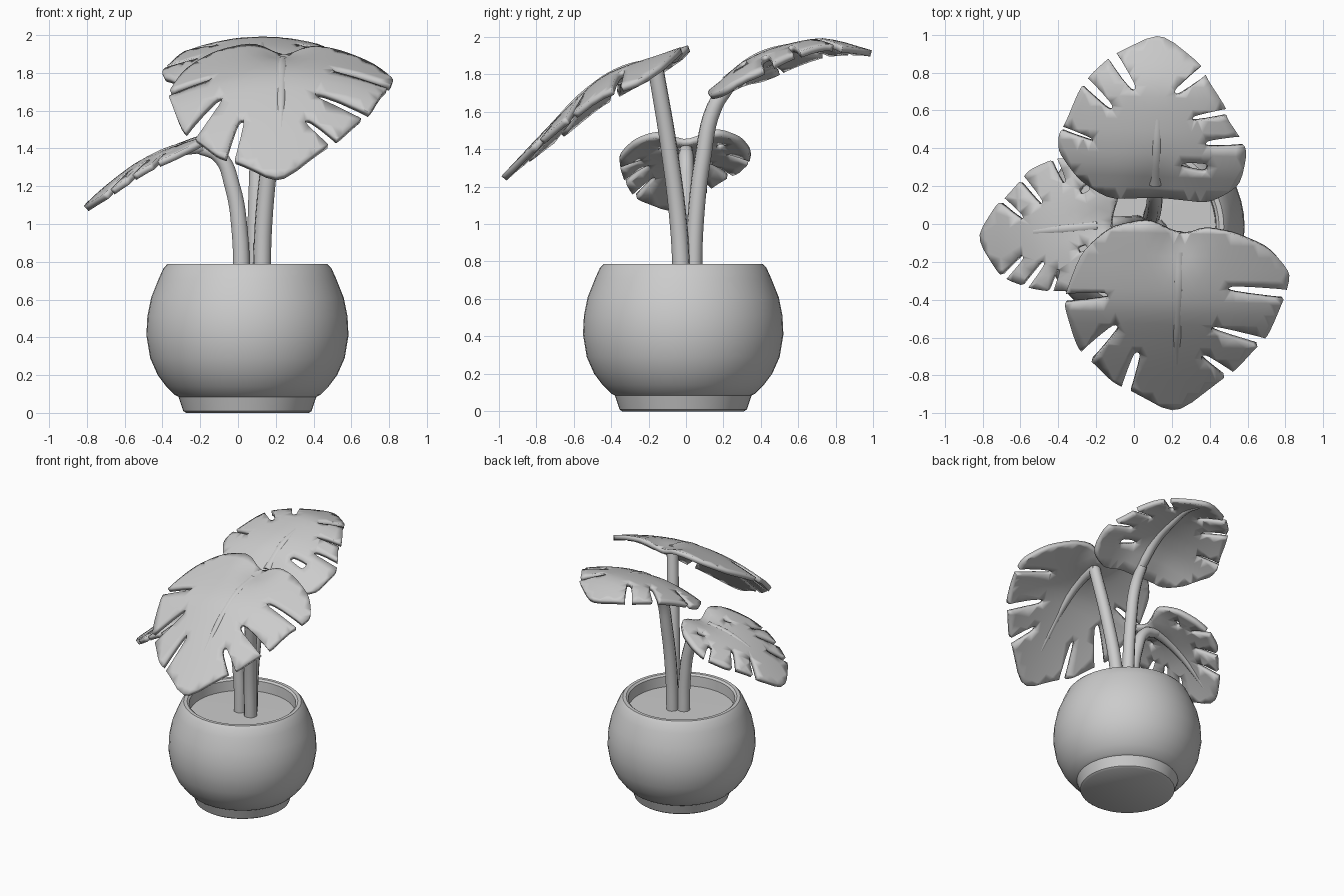
import bpy, bmesh, math
from mathutils import Vector
from mathutils.geometry import delaunay_2d_cdt

if "Cube" in bpy.data.objects:
    bpy.data.objects.remove(bpy.data.objects["Cube"])

CX, CY = 0.05, -0.015          # pot axis


def finish(name, obj, angle=35):
    obj.name = name
    bpy.ops.object.select_all(action='DESELECT')
    obj.select_set(True)
    bpy.context.view_layer.objects.active = obj
    if obj.type == 'CURVE':
        bpy.ops.object.convert(target='MESH')
    bpy.ops.object.shade_smooth_by_angle(angle=math.radians(angle))
    return bpy.context.view_layer.objects.active


def mesh_object(name, bm):
    me = bpy.data.meshes.new(name)
    bm.to_mesh(me)
    bm.free()
    obj = bpy.data.objects.new(name, me)
    bpy.context.collection.objects.link(obj)
    return obj


def lathe(name, profile, segs=48):
    bm = bmesh.new()
    vs = [bm.verts.new((CX + r, CY, z)) for r, z in profile]
    es = [bm.edges.new(p) for p in zip(vs, vs[1:])]
    bmesh.ops.spin(bm, geom=vs + es, cent=(CX, CY, 0), axis=(0, 0, 1),
                   angle=math.tau, steps=segs, use_duplicate=False)
    bmesh.ops.remove_doubles(bm, verts=bm.verts, dist=1e-4)
    bmesh.ops.recalc_face_normals(bm, faces=bm.faces)
    return finish(name, mesh_object(name, bm))


def tube(name, pts, radii):
    cu = bpy.data.curves.new(name, 'CURVE')
    cu.dimensions = '3D'
    cu.bevel_depth = 1.0
    cu.bevel_resolution = 3
    cu.resolution_u = 6
    cu.use_fill_caps = True
    sp = cu.splines.new('BEZIER')
    sp.bezier_points.add(len(pts) - 1)
    for bp, p, r in zip(sp.bezier_points, pts, radii):
        bp.co, bp.radius = p, r
        bp.handle_left_type = bp.handle_right_type = 'AUTO'
    obj = bpy.data.objects.new(name, cu)
    bpy.context.collection.objects.link(obj)
    return finish(name, obj, 50)


def round_off(pts, closed=True, cuts=(0.18, 0.25)):
    """Corner cutting: rounds a polygon or polyline."""
    pts = [Vector(p) for p in pts]
    for c in cuts:
        pairs = list(zip(pts, pts[1:] + (pts[:1] if closed else [])))
        new = [q for a, b in pairs for q in (a.lerp(b, c), a.lerp(b, 1 - c))]
        pts = new if closed else [pts[0]] + new[1:-1] + [pts[-1]]
    return pts


def inside(p, poly):
    hit = False
    for a, b in zip(poly, poly[1:] + poly[:1]):
        if (a.y > p.y) != (b.y > p.y) and p.x < a.x + (p.y - a.y) * (b.x - a.x) / (b.y - a.y):
            hit = not hit
    return hit


def slot_shape(x0, y0, x1, y1, w0=0.02, w1=0.03):
    """Tapered slot from its rounded inner end to its mouth."""
    a, m = Vector((x0, y0)), Vector((x1, y1))
    d = (m - a).normalized()
    n = Vector((-d.y, d.x))
    return round_off([a - n * w0, m - n * w1, m + n * w1, a + n * w0])


def leaf(name, hull, slots, base, tip, profile, droop, dip):
    base, tip = Vector(base), Vector(tip)
    ax = (tip - base).normalized()
    side = Vector((-ax.y, ax.x))
    prof = round_off(profile, closed=False)

    def surface(t, d):
        i = 0
        while i < len(prof) - 2 and prof[i + 1].x < t:
            i += 1
        a, b = prof[i], prof[i + 1]
        z = a.y + (b.y - a.y) * (t - a.x) / (b.x - a.x)
        return z - droop * d * d - dip * math.exp(-(d / 0.11) ** 2 - (t / 0.16) ** 2)

    # outline, slots and inner grid points triangulated in plan
    outline = round_off(hull)
    holes = [slot_shape(*s) for s in slots]
    pts, edges = [], []
    for loop in [outline] + holes:
        n, k = len(pts), len(loop)
        pts += loop
        edges += [(n + i, n + (i + 1) % k) for i in range(k)]
    for i in range(-20, 21):
        for j in range(-20, 21):
            p = base + ax * (i * 0.06) + side * ((j + 0.5 * (i % 2)) * 0.06)
            if inside(p, outline):
                pts.append(p)
    vs, _, fs = delaunay_2d_cdt(pts, edges, [], 0, 1e-5)[:3]
    bm = bmesh.new()
    made = {}
    for f in fs:
        c = sum((vs[i] for i in f), Vector((0, 0))) / len(f)
        if not inside(c, outline) or any(inside(c, h) for h in holes):
            continue
        for i in f:
            if i not in made:
                q = vs[i] - base
                made[i] = bm.verts.new((*vs[i], surface(q.dot(ax), q.dot(side))))
        bm.faces.new([made[i] for i in f])
    obj = finish(name, mesh_object(name, bm), 40)
    mod = obj.modifiers.new('thickness', 'SOLIDIFY')
    mod.thickness, mod.offset = 0.035, -1
    # tapered rib under the blade
    length = (tip - base).length
    ts = [length * k for k in (0.1, 0.3, 0.5, 0.7, 0.88)]
    tube(name + '_rib', [(*(base + ax * t), surface(t, 0) - 0.028) for t in ts],
         [0.038, 0.034, 0.028, 0.021, 0.012])


# pot with foot and hollow rim, and soil
lathe('pot', [(0, 0), (0.325, 0), (0.34, 0.01), (0.365, 0.085), (0.385, 0.095), (0.43, 0.14),
              (0.475, 0.2), (0.515, 0.29), (0.535, 0.41), (0.53, 0.51), (0.51, 0.61),
              (0.47, 0.71), (0.445, 0.765), (0.425, 0.787), (0.40, 0.787), (0.385, 0.775),
              (0.38, 0.68), (0, 0.68)])
lathe('soil', [(0, 0.66), (0.385, 0.66), (0.385, 0.695), (0, 0.70)])

# stems
tube('front_stem', [(0.125, -0.02, 0.66), (0.135, -0.04, 1.0), (0.175, -0.09, 1.4), (0.235, -0.165, 1.85)],
     [0.048, 0.047, 0.045, 0.042])
tube('back_stem', [(0.09, 0.04, 0.66), (0.095, 0.05, 1.0), (0.105, 0.09, 1.35), (0.11, 0.15, 1.62),
                   (0.115, 0.23, 1.74)], [0.045, 0.045, 0.044, 0.042, 0.036])
tube('left_stem', [(0.02, 0, 0.66), (0.01, 0, 0.95), (-0.03, 0, 1.2), (-0.10, 0, 1.36), (-0.21, 0, 1.405)],
     [0.047, 0.045, 0.043, 0.04, 0.034])

# front leaf, largest
leaf('front_leaf',
     [(0.25, -0.06), (0.08, 0.02), (-0.13, -0.02), (-0.28, -0.15), (-0.36, -0.36), (-0.37, -0.43),
      (-0.30, -0.66), (-0.20, -0.75), (-0.11, -0.84), (0.0, -0.89), (0.22, -1.01), (0.48, -0.81),
      (0.54, -0.77), (0.65, -0.65), (0.71, -0.59), (0.80, -0.38), (0.83, -0.26), (0.72, -0.13),
      (0.53, -0.05), (0.375, -0.025)],
     [(-0.14, -0.38, -0.42, -0.40), (-0.09, -0.54, -0.29, -0.74, 0.022, 0.045),
      (0.02, -0.68, -0.06, -0.93, 0.02, 0.03), (0.36, -0.70, 0.56, -0.84),
      (0.41, -0.555, 0.76, -0.65), (0.50, -0.345, 0.87, -0.38)],
     (0.24, -0.05), (0.22, -0.99),
     [(-0.08, 1.975), (0.0, 1.95), (0.26, 1.855), (0.42, 1.78), (0.65, 1.56), (0.95, 1.24)], 0.32, 0.05)

# back leaf
leaf('back_leaf',
     [(0.11, 0.14), (-0.13, 0.13), (-0.29, 0.23), (-0.40, 0.38), (-0.40, 0.47), (-0.36, 0.54),
      (-0.29, 0.71), (-0.22, 0.80), (-0.13, 0.88), (-0.08, 0.91), (0.14, 1.015), (0.36, 0.84),
      (0.385, 0.77), (0.49, 0.61), (0.49, 0.56), (0.56, 0.46), (0.60, 0.38), (0.56, 0.20),
      (0.40, 0.11), (0.22, 0.13)],
     [(-0.22, 0.44, -0.40, 0.51, 0.012, 0.015), (-0.12, 0.61, -0.28, 0.77), (0.0, 0.71, -0.14, 0.93),
      (0.22, 0.69, 0.40, 0.84), (0.31, 0.555, 0.54, 0.60, 0.015, 0.02), (0.38, 0.42, 0.62, 0.44),
      (0.25, 0.305, 0.39, 0.29, 0.018, 0.03)],
     (0.11, 0.13), (0.14, 1.0),
     [(-0.03, 1.71), (0.05, 1.77), (0.16, 1.87), (0.32, 1.94), (0.6, 2.005), (0.87, 1.925)], 0.45, 0.03)

# left leaf, smallest
leaf('left_leaf',
     [(-0.13, 0.0), (-0.08, 0.17), (-0.18, 0.29), (-0.30, 0.34), (-0.41, 0.35), (-0.55, 0.29),
      (-0.60, 0.23), (-0.68, 0.14), (-0.73, 0.10), (-0.835, -0.07), (-0.72, -0.26), (-0.66, -0.30),
      (-0.55, -0.34), (-0.46, -0.355), (-0.33, -0.355), (-0.18, -0.28), (-0.09, -0.15)],
     [(-0.59, 0.03, -0.73, 0.15, 0.015, 0.022), (-0.49, 0.11, -0.63, 0.28, 0.016, 0.022),
      (-0.37, 0.22, -0.45, 0.40, 0.015, 0.02), (-0.59, -0.17, -0.72, -0.31, 0.015, 0.022),
      (-0.48, -0.20, -0.61, -0.37, 0.016, 0.022), (-0.40, -0.24, -0.46, -0.40, 0.012, 0.018),
      (-0.30, -0.14, -0.25, -0.12, 0.015, 0.015), (-0.29, 0.17, -0.24, 0.20, 0.018, 0.02)],
     (-0.12, 0.0), (-0.82, -0.07),
     [(-0.05, 1.52), (0.05, 1.49), (0.2, 1.43), (0.4, 1.34), (0.56, 1.22), (0.7, 1.095)], 0.32, 0.05)
